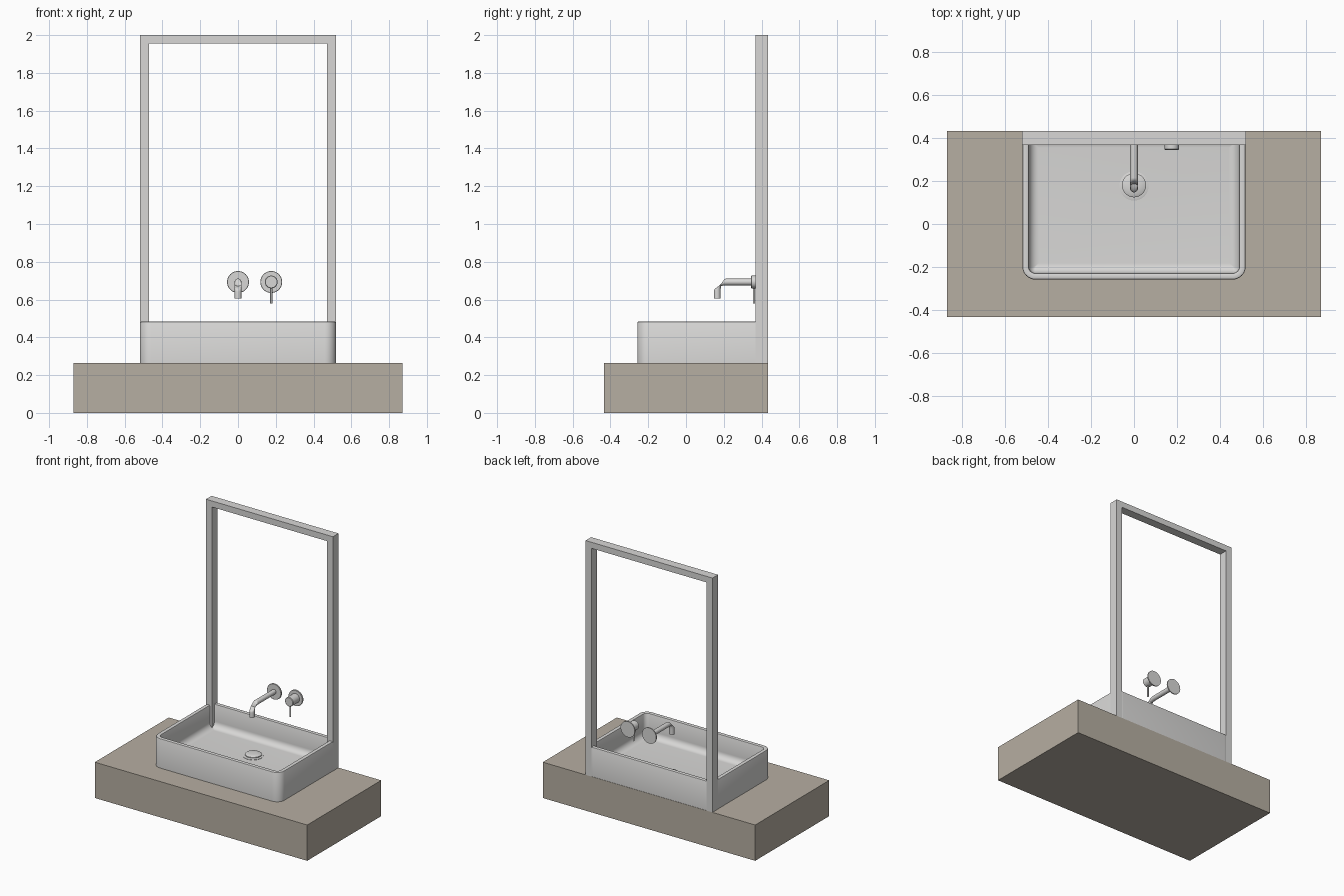
import bpy, bmesh, math
from mathutils import Vector

if "Cube" in bpy.data.objects:
    bpy.data.objects.remove(bpy.data.objects["Cube"])


def material(name, rgb):
    m = bpy.data.materials.new(name)
    m.diffuse_color = (*rgb, 1)
    m.use_nodes = True
    m.node_tree.nodes["Principled BSDF"].inputs["Base Color"].default_value = m.diffuse_color
    return m


GREY = material("pale_grey", (0.69, 0.685, 0.675))
STONE = material("warm_stone", (0.47, 0.425, 0.36))


def finish(name, bm, mat, smooth=False):
    bmesh.ops.recalc_face_normals(bm, faces=bm.faces)
    me = bpy.data.meshes.new(name)
    bm.to_mesh(me)
    bm.free()
    me.materials.append(mat)
    ob = bpy.data.objects.new(name, me)
    bpy.context.collection.objects.link(ob)
    if smooth:
        bpy.ops.object.select_all(action='DESELECT')
        ob.select_set(True)
        bpy.context.view_layer.objects.active = ob
        bpy.ops.object.shade_smooth_by_angle(angle=math.radians(35))
    return ob


def box(name, lo, hi, mat):
    bm = bmesh.new()
    bmesh.ops.create_cube(bm, size=1)
    for v in bm.verts:
        v.co = [l + (c + 0.5) * (h - l) for c, l, h in zip(v.co, lo, hi)]
    return finish(name, bm, mat)


def loft(name, rings, mat):
    """Skin a list of equal-length rings and cap both ends."""
    bm = bmesh.new()
    loops = [[bm.verts.new(p) for p in r] for r in rings]
    n = len(loops[0])
    for a, b in zip(loops, loops[1:]):
        for i in range(n):
            j = (i + 1) % n
            bm.faces.new((a[i], a[j], b[j], b[i]))
    bm.faces.new(loops[0])
    bm.faces.new(loops[-1])
    return finish(name, bm, mat, True)


def circle(centre, u, v, r, n=32):
    c, u, v = Vector(centre), Vector(u), Vector(v)
    return [c + r * (math.cos(t) * u + math.sin(t) * v)
            for t in (2 * math.pi * i / n for i in range(n))]


def turned_y(name, x, z, profile):
    """Round part along y from (y, radius) pairs."""
    return loft(name, [circle((x, y, z), (1, 0, 0), (0, 0, 1), r)
                       for y, r in profile], GREY)


def turned_z(name, x, y, profile):
    """Round part along z from (z, radius) pairs."""
    return loft(name, [circle((x, y, z), (1, 0, 0), (0, 1, 0), r)
                       for z, r in profile], GREY)


# Counter slab
box("counter", (-0.87, -0.433, 0), (0.87, 0.433, 0.265), STONE)

# Basin: rounded rectangles from outer foot, over the rim, to the floor
X, Y0, Y1, CORNER = 0.519, -0.258, 0.431, 0.06


def basin_ring(inset, z, steps=8):
    r = max(CORNER - inset, 0.004)
    hx, y0, y1 = X - inset - r, Y0 + inset + r, Y1 - inset - r
    pts = []
    for k, (cx, cy) in enumerate([(hx, y1), (-hx, y1), (-hx, y0), (hx, y0)]):
        for i in range(steps + 1):
            t = math.pi / 2 * (k + i / steps)
            pts.append((cx + r * math.cos(t), cy + r * math.sin(t), z))
    return pts


TOP, FLOOR, WALL, FILLET = 0.483, 0.312, 0.03, 0.045
section = [(0, 0.265), (0, TOP - 0.006), (0.002, TOP - 0.002), (0.006, TOP),
           (WALL - 0.006, TOP), (WALL - 0.002, TOP - 0.002), (WALL, TOP - 0.006)]
for i in range(9):
    t = math.pi / 2 * i / 8
    section.append((WALL + FILLET * (1 - math.cos(t)),
                    FLOOR + FILLET * (1 - math.sin(t))))
loft("basin", [basin_ring(d, z) for d, z in section], GREY)

# Drain flange and raised plug
turned_z("drain_flange", 0, 0.177, [(0.31, 0.068), (0.314, 0.068), (0.316, 0.06)])
turned_z("drain_plug", 0, 0.18, [(0.31, 0.04), (0.319, 0.04), (0.319, 0.056),
                                 (0.325, 0.056), (0.329, 0.05), (0.331, 0.02)])

# Tall open frame, one piece
bm = bmesh.new()
outline = [(-0.52, 0.265), (-0.52, 2), (0.52, 2), (0.52, 0.265),
           (0.472, 0.265), (0.472, 1.955), (-0.472, 1.955), (-0.472, 0.265)]
face = bm.faces.new([bm.verts.new((x, 0.368, z)) for x, z in outline])
ext = bmesh.ops.extrude_face_region(bm, geom=[face])
for g in ext["geom"]:
    if isinstance(g, bmesh.types.BMVert):
        g.co.y = 0.433
finish("mirror_frame", bm, GREY)

# Spout: straight pipe, quarter bend, downward end
ZC, YC, BEND, R = 0.693, 0.165, 0.05, 0.018
path = [(0.425, ZC, 0)]
for i in range(13):
    t = math.pi / 2 * i / 12
    path.append((YC + BEND - BEND * math.sin(t), ZC - BEND + BEND * math.cos(t), t))
path.append((YC, 0.605, math.pi / 2))
loft("spout", [circle((0, y, z), (1, 0, 0), (0, math.sin(t), math.cos(t)), R, 24)
               for y, z, t in path], GREY)

# Wall plates behind the spout and the handle
HX = 0.176
for name, x in (("spout_plate", 0), ("handle_plate", HX)):
    turned_y(name, x, ZC, [(0.431, 0.058), (0.423, 0.058), (0.421, 0.056)])

# Handle knob and hanging lever
turned_y("handle_knob", HX, ZC, [(0.425, 0.034), (0.348, 0.034), (0.345, 0.031)])
turned_z("handle_lever", HX, 0.36, [(0.58, 0.006), (0.67, 0.006)])
